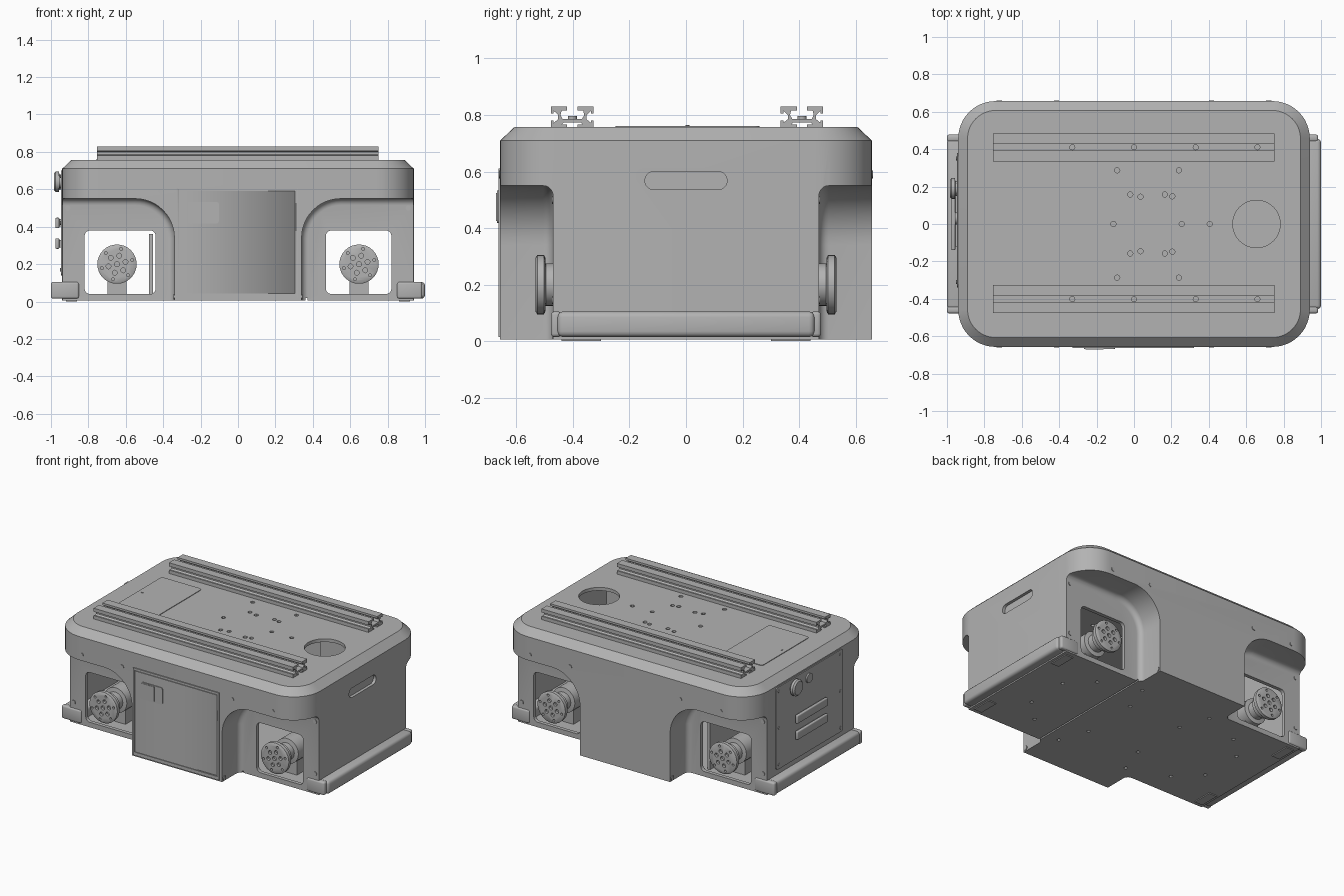
import bpy, bmesh, math
from mathutils import Vector

old = bpy.data.objects.get("Cube")
if old:
    bpy.data.objects.remove(old, do_unlink=True)

GREY = (0.45, 0.45, 0.45, 1)
grey = bpy.data.materials.new("neutral grey")
grey.use_nodes = True
grey.diffuse_color = GREY
grey.node_tree.nodes["Principled BSDF"].inputs["Base Color"].default_value = GREY

SIGNS = [(sx, sy) for sx in (-1, 1) for sy in (-1, 1)]


def place(axis, a, b, c):
    return {"x": (c, a, b), "y": (a, c, b), "z": (a, b, c)}[axis]


def finish(name, bm, angle=35):
    bmesh.ops.recalc_face_normals(bm, faces=bm.faces[:])
    mesh = bpy.data.meshes.new(name)
    bm.to_mesh(mesh)
    bm.free()
    mesh.materials.append(grey)
    obj = bpy.data.objects.new(name, mesh)
    bpy.context.collection.objects.link(obj)
    smooth(obj, angle)
    return obj


def smooth(obj, angle=35):
    bpy.ops.object.select_all(action="DESELECT")
    obj.select_set(True)
    bpy.context.view_layer.objects.active = obj
    bpy.ops.object.shade_smooth_by_angle(angle=math.radians(angle))


def rounded(cx, cy, w, h, r, seg=8):
    """Outline of a rounded rectangle."""
    pts = []
    for i, (sx, sy) in enumerate([(1, 1), (-1, 1), (-1, -1), (1, -1)]):
        for k in range(seg + 1):
            t = math.pi / 2 * (i + k / seg)
            pts.append((cx + sx * (w / 2 - r) + r * math.cos(t),
                        cy + sy * (h / 2 - r) + r * math.sin(t)))
    return pts


def loft(name, axis, sections):
    """Skin a list of (outline, level) sections and cap both ends."""
    bm = bmesh.new()
    rings = [[bm.verts.new(place(axis, a, b, c)) for a, b in pts] for pts, c in sections]
    n = len(rings[0])
    for lo, hi in zip(rings, rings[1:]):
        for i in range(n):
            bm.faces.new((lo[i], lo[(i + 1) % n], hi[(i + 1) % n], hi[i]))
    bm.faces.new(rings[0])
    bm.faces.new(rings[-1])
    return finish(name, bm)


def prism(name, axis, pts, lo, hi):
    return loft(name, axis, [(pts, lo), (pts, hi)])


def disc(name, axis, a, b, r, lo, hi, n=20):
    ring = [(a + r * math.cos(2 * math.pi * i / n), b + r * math.sin(2 * math.pi * i / n))
            for i in range(n)]
    return prism(name, axis, ring, lo, hi)


def box(name, x0, x1, y0, y1, z0, z1, bevel=0):
    bm = bmesh.new()
    bmesh.ops.create_cube(bm, size=1)
    for v in bm.verts:
        v.co = Vector((x0 + (v.co.x + 0.5) * (x1 - x0), y0 + (v.co.y + 0.5) * (y1 - y0),
                       z0 + (v.co.z + 0.5) * (z1 - z0)))
    if bevel:
        bmesh.ops.bevel(bm, geom=bm.edges[:], offset=bevel, segments=3, profile=0.5, affect="EDGES")
    return finish(name, bm)


def cut(target, cutter):
    cutter.hide_render = True
    mod = target.modifiers.new("cut", "BOOLEAN")
    mod.operation = "DIFFERENCE"
    mod.solver = "EXACT"
    mod.object = cutter
    bpy.context.view_layer.objects.active = target
    bpy.ops.object.modifier_apply(modifier=mod.name)
    bpy.data.objects.remove(cutter, do_unlink=True)


# Body shell: rounded box with a chamfered top
HX, HY, WALL = 0.94, 0.657, 0.47
side = rounded(0, 0, 2 * HX, 2 * HY, 0.2, 12)
top = rounded(0, 0, 2 * HX - 0.1, 2 * HY - 0.1, 0.15, 12)
body = loft("body_shell", "z", [(side, 0.006), (side, 0.71), (top, 0.757)])

# Wheel arches with a filleted inner edge
for sx, sy in SIGNS:
    arch = [(1.2, -0.2), (1.2, 0.55), (0.55, 0.55)]
    arch += [(0.55 - 0.21 * math.sin(t), 0.34 + 0.21 * math.cos(t))
             for t in [math.pi / 2 * k / 12 for k in range(1, 13)]] + [(0.34, -0.2)]
    bm = bmesh.new()
    face = bm.faces.new([bm.verts.new((sx * a, sy * 1.0, b)) for a, b in arch])
    ext = bmesh.ops.extrude_face_region(bm, geom=[face])["geom"]
    inner = [v for v in ext if isinstance(v, bmesh.types.BMVert)]
    bmesh.ops.translate(bm, verts=inner, vec=(0, sy * (WALL - 1.0), 0))
    rim = [e for e in bm.edges if e.verts[0] in inner and e.verts[1] in inner]
    bmesh.ops.bevel(bm, geom=rim, offset=0.035, segments=5, profile=0.5, affect="EDGES")
    cut(body, finish("arch_cutter", bm))

# Hollow interior
cut(body, box("cavity_cutter", -0.91, 0.91, -0.445, 0.445, 0.035, 0.735))
cut(body, box("bay_cutter", -0.31, 0.31, -0.63, 0.63, 0.035, 0.735))

# Axle windows through both side walls
for cx, w in ((-0.63, 0.38), (0.645, 0.35)):
    cut(body, prism("window_cutter", "y", rounded(cx, 0.21, w, 0.34, 0.03), -0.55, 0.55))

# Top openings: sensor hole and mounting holes
cut(body, disc("sensor_cutter", "z", 0.655, 0.0, 0.127, 0.6, 0.9, 40))
holes = [(-0.11, 0), (0.255, 0), (0.405, 0)]
for s in (-1, 1):
    holes += [(x, s * y) for x, y in ((-0.09, 0.287), (0.24, 0.287), (-0.02, 0.158),
                                     (0.035, 0.146), (0.165, 0.158), (0.205, 0.148))]
for x, y in holes:
    cut(body, disc("hole_cutter", "z", x, y, 0.014, 0.7, 0.8, 12))

# Grip slot in the end, and the seam across the underside
cut(body, prism("slot_cutter", "x", rounded(0, 0.568, 0.29, 0.064, 0.031), 0.92, 1.0))
cut(body, box("seam_cutter", 0.362, 0.372, -0.7, 0.7, -0.1, 0.018))
for sx, sy in SIGNS:
    for x, y in ((0.2, 0.2), (0.27, 0.4), (0.55, 0.3), (0.7, 0.15)):
        cut(body, disc("hole_cutter", "z", sx * x, sy * y, 0.012, -0.1, 0.02, 10))
smooth(body, 30)

# Bumpers
for s, side_name in ((-1, "right"), (1, "left")):
    x0, x1 = sorted((s * 0.85, s * 1.0))
    box(side_name + "_bumper", x0, x1, -0.455, 0.455, 0.015, 0.105, 0.02)
    for e in (-1, 1):
        y0, y1 = sorted((e * 0.44, e * 0.478))
        box(side_name + "_bumper_end", x0, x1 - 0.015 * (s > 0), y0, y1, 0.015, 0.105, 0.012)
        fx = sorted((s * 0.86, s * 0.92))
        box(side_name + "_foot", *fx, *sorted((e * 0.3, e * 0.44)), 0.0, 0.02)

# Wheel hubs with motors, turned about the axle
for sx, sy in SIGNS:
    profile = [(0.095, 0.532), (0.105, 0.526), (0.105, 0.503), (0.098, 0.498), (0.075, 0.496),
               (0.075, 0.455), (0.058, 0.45), (0.058, 0.40), (0.085, 0.395), (0.085, 0.22)]
    n = 32
    hub = loft("wheel_hub", "y", [
        ([(sx * 0.647 + r * math.cos(2 * math.pi * i / n), 0.2 + r * math.sin(2 * math.pi * i / n))
          for i in range(n)], sy * y) for r, y in profile])
    for count, ring, r in ((1, 0, 0.014), (6, 0.047, 0.013), (6, 0.084, 0.008)):
        for k in range(count):
            t = 2 * math.pi * (k + 0.25) / count
            cut(hub, disc("bolt_cutter", "y", sx * 0.647 + ring * math.cos(t),
                          0.2 + ring * math.sin(t), r, sy * 0.515, sy * 0.6, 12))
    smooth(hub)
    box("motor_mount", sx * 0.647 - 0.05, sx * 0.647 + 0.05, *sorted((sy * 0.25, sy * 0.36)), 0.03, 0.2)
box("inner_bracket", -0.475, -0.455, -0.42, 0.42, 0.03, 0.36)

# Top rails: slotted extrusion with mounting bolts
half = [(0.0, 0.785), (0.034, 0.785), (0.042, 0.80), (0.038, 0.816), (0.018, 0.816),
        (0.018, 0.83), (0.075, 0.83), (0.075, 0.806), (0.066, 0.806), (0.066, 0.815),
        (0.05, 0.80), (0.05, 0.785), (0.066, 0.772), (0.066, 0.78), (0.075, 0.78),
        (0.075, 0.757), (0.018, 0.757), (0.018, 0.766), (0.038, 0.766), (0.03, 0.774), (0.0, 0.774)]
section = half + [(-a, b) for a, b in reversed(half[1:-1])]
for name, cy in (("front_rail", -0.402), ("back_rail", 0.41)):
    prism(name, "x", [(cy + a, b) for a, b in section], -0.755, 0.75)
    for x in (-0.33, 0.0, 0.33, 0.66):
        disc(name + "_bolt", "z", x, cy, 0.016, 0.78, 0.796, 12)

# Top hatch
prism("top_hatch", "z", rounded(-0.605, 0.005, 0.305, 0.51, 0.02), 0.755, 0.761)
disc("hatch_lock", "z", -0.725, 0.005, 0.007, 0.755, 0.764, 10)

# Front door with a rim groove and a latch
door = box("front_door", -0.328, 0.322, -0.664, -0.65, 0.015, 0.61)
for x0, x1, z0, z1 in ((-0.316, 0.31, 0.592, 0.598), (-0.316, 0.31, 0.038, 0.044),
                       (-0.316, -0.31, 0.044, 0.592), (0.304, 0.31, 0.044, 0.592)):
    cut(door, box("groove_cutter", x0, x1, -0.7, -0.659, z0, z1))
prism("latch_plate", "y", rounded(-0.185, 0.475, 0.165, 0.115, 0.012), -0.669, -0.66)
box("latch_paddle", -0.258, -0.162, -0.672, -0.66, 0.425, 0.525)

# Control panel on the end
panel = prism("control_panel", "x", rounded(0.02, 0.42, 0.72, 0.56, 0.02), -0.947, -0.93)
loft("stop_button", "x", [([(0.19 + r * math.cos(math.pi * i / 14), 0.64 + r * math.sin(math.pi * i / 14))
                            for i in range(28)], x)
                          for r, x in ((0.04, -0.93), (0.04, -0.955), (0.055, -0.958),
                                       (0.055, -0.975), (0.045, -0.985))])
disc("key_switch", "x", 0.03, 0.64, 0.032, -0.957, -0.93)
for z in (0.31, 0.42):
    box("socket_cover", -0.976, -0.955, -0.14, 0.19, z - 0.028, z + 0.028, 0.006)
    box("socket_base", -0.957, -0.93, -0.12, 0.17, z - 0.02, z + 0.02)
for y in (-0.31, 0.35):
    for z in (0.17, 0.42, 0.67):
        disc("panel_screw", "x", y, z, 0.01, -0.951, -0.94, 10)

# Body screws on both long sides
for sx, sy in SIGNS:
    for x, z, y in ((0.72, 0.59, HY), (0.415, 0.59, HY), (0.91, 0.5, WALL), (0.91, 0.145, WALL)):
        disc("body_screw", "y", sx * x, z, 0.014, sy * (y - 0.01), sy * (y + 0.004), 12)
    disc("arch_screw", "x", sy * 0.635, 0.026, 0.015, sx * 0.33, sx * 0.345, 12)
